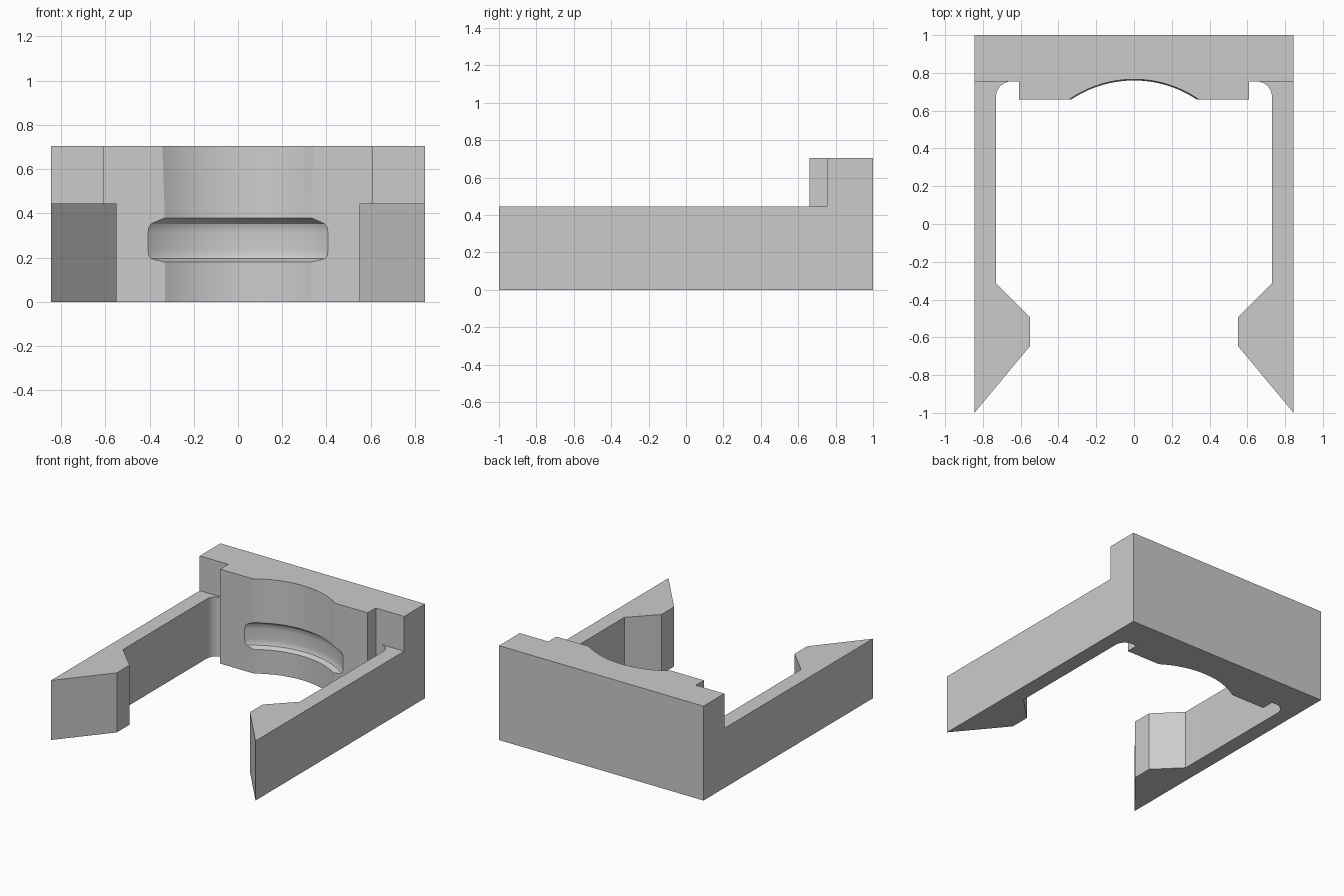
import bpy, bmesh, math
from mathutils import Matrix

cube = bpy.data.objects.get("Cube")
if cube:
    bpy.data.objects.remove(cube, do_unlink=True)

W, H, ARM_H = 0.845, 0.705, 0.445
STEP_Y, PAD_Y, PAD_X = 0.755, 0.66, 0.61
ARM_X, FILLET = 0.73, 0.08

grey = bpy.data.materials.new("plain grey")
grey.use_nodes = True
colour = (0.6, 0.6, 0.6, 1)
grey.diffuse_color = colour
grey.node_tree.nodes["Principled BSDF"].inputs["Base Color"].default_value = colour


def make(name, bm):
    bmesh.ops.recalc_face_normals(bm, faces=bm.faces)
    mesh = bpy.data.meshes.new(name)
    bm.to_mesh(mesh)
    bm.free()
    mesh.materials.append(grey)
    obj = bpy.data.objects.new(name, mesh)
    bpy.context.collection.objects.link(obj)
    return obj


def prism(name, outline, height):
    bm = bmesh.new()
    face = bm.faces.new([bm.verts.new((x, y, 0)) for x, y in outline])
    top = bmesh.ops.extrude_face_region(bm, geom=[face])["geom"]
    bmesh.ops.translate(bm, vec=(0, 0, height),
                        verts=[g for g in top if isinstance(g, bmesh.types.BMVert)])
    return make(name, bm)


def combine(target, other, operation):
    mod = target.modifiers.new(operation, "BOOLEAN")
    mod.operation, mod.solver, mod.object = operation, "EXACT", other
    with bpy.context.temp_override(object=target, active_object=target):
        bpy.ops.object.modifier_apply(modifier=mod.name)
    bpy.data.objects.remove(other, do_unlink=True)


# Back block with its raised centre pad
half = [(PAD_X, PAD_Y), (PAD_X, STEP_Y), (W, STEP_Y), (W, 1)]
clip = prism("clip_body", half + [(-x, y) for x, y in reversed(half)], H)

# Round seat with a groove, turned about a vertical axis
seat = [(0, -0.1), (0.598, -0.1), (0.598, 0.18), (0.634, 0.195), (0.641, 0.21),
        (0.643, 0.235), (0.643, 0.315), (0.641, 0.335), (0.634, 0.353),
        (0.598, 0.38), (0.604, H), (0.604, 0.9), (0, 0.9)]
bm = bmesh.new()
verts = [bm.verts.new((r, 0, z)) for r, z in seat]
edges = [bm.edges.new(pair) for pair in zip(verts, verts[1:])]
bmesh.ops.spin(bm, geom=verts + edges, axis=(0, 0, 1), cent=(0, 0, 0),
               angle=math.tau, steps=128, use_duplicate=False)
bmesh.ops.remove_doubles(bm, verts=bm.verts, dist=0.0001)
bmesh.ops.transform(bm, matrix=Matrix.Translation((0, 0.162, 0)), verts=bm.verts)
combine(clip, make("seat_cutter", bm), "DIFFERENCE")

# Hooked arms with a rounded inner corner, let into the back block
corner = [(ARM_X - FILLET + FILLET * math.cos(a), STEP_Y - FILLET + FILLET * math.sin(a))
          for a in (math.pi / 2 * i / 10 for i in range(11))]
arm = [(W, -1), (0.55, -0.645), (0.55, -0.495), (ARM_X, -0.315)] + corner + [
    (ARM_X - FILLET, 0.85), (W, 0.85)]
for side, name in ((1, "left_arm"), (-1, "right_arm")):
    combine(clip, prism(name, [(side * x, y) for x, y in arm], ARM_H), "UNION")

bpy.context.view_layer.objects.active = clip
clip.select_set(True)
bpy.ops.object.shade_smooth_by_angle(angle=math.radians(25))
